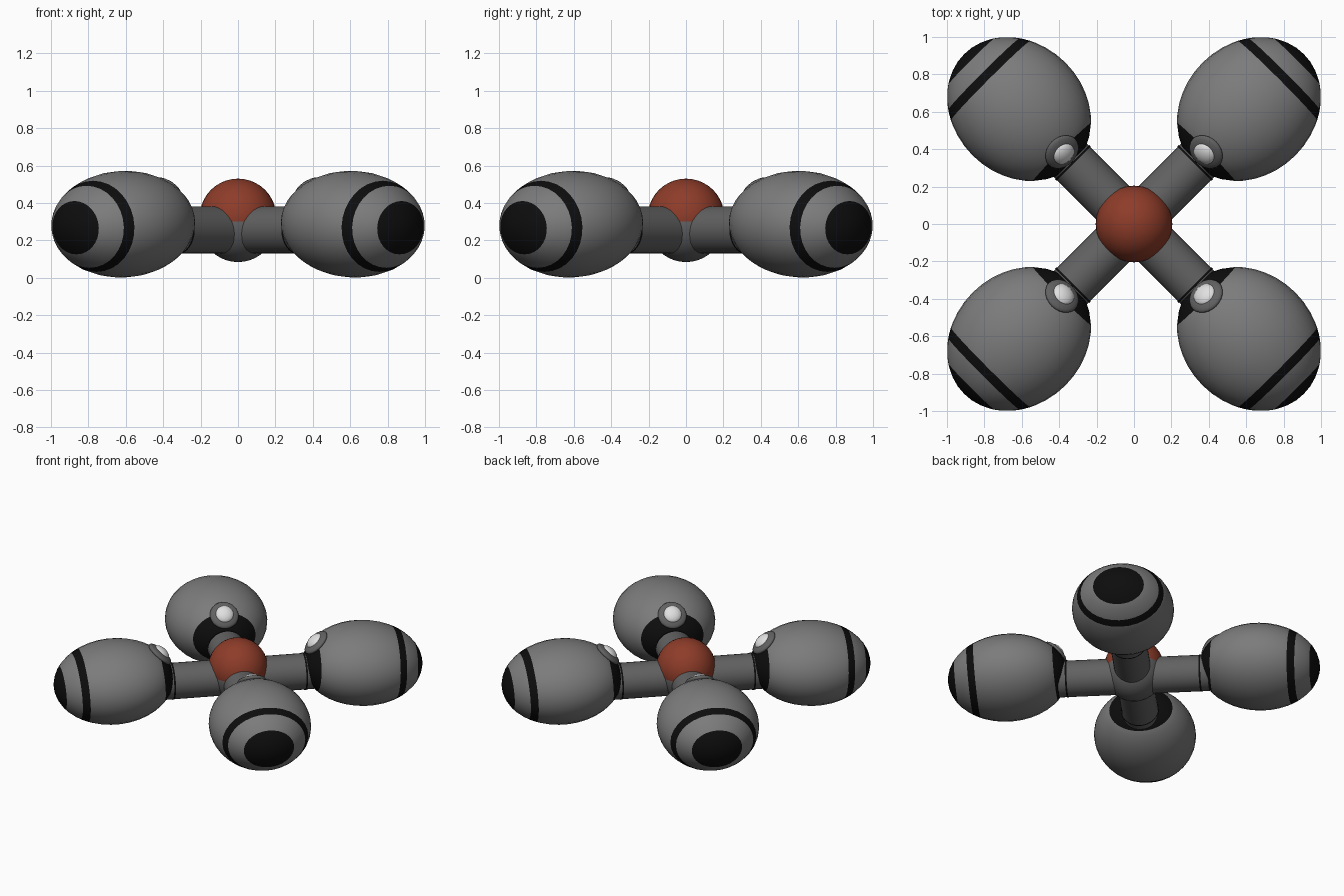
import bpy, bmesh, math
from mathutils import Matrix, Vector

if "Cube" in bpy.data.objects:
    bpy.data.objects.remove(bpy.data.objects["Cube"])


def material(name, rgb):
    m = bpy.data.materials.new(name)
    m.diffuse_color = (*rgb, 1)
    m.use_nodes = True
    m.node_tree.nodes["Principled BSDF"].inputs["Base Color"].default_value = m.diffuse_color
    return m


GREY = material("pod grey", (0.2, 0.2, 0.2))
DARK = material("dark grey", (0.12, 0.12, 0.12))
BLACK = material("black", (0.004, 0.004, 0.004))
RED = material("rust red", (0.27, 0.045, 0.022))
WHITE = material("white", (0.75, 0.75, 0.75))


def finish(bm, name, mats, matrix):
    bmesh.ops.recalc_face_normals(bm, faces=bm.faces)
    for f in bm.faces:
        f.smooth = True
    bm.transform(matrix)
    mesh = bpy.data.meshes.new(name)
    bm.to_mesh(mesh)
    bm.free()
    for m in mats:
        mesh.materials.append(m)
    ob = bpy.data.objects.new(name, mesh)
    bpy.context.collection.objects.link(ob)
    return ob


def ball(name, mat, matrix, size, seg=32, rings=20):
    bm = bmesh.new()
    bmesh.ops.create_uvsphere(bm, u_segments=seg, v_segments=rings, radius=1)
    bm.transform(Matrix.Diagonal((*size, 1)))
    return finish(bm, name, [mat], matrix)


# Pod: ellipsoid lathed along x, with rings placed exactly on the band edges
POD = (0.416, 0.351, 0.285)
CUTS = (-0.325, 0.215, 0.265, 0.36)


def pod(name, matrix, seg=32):
    cut_angles = [math.acos(c / POD[0]) for c in CUTS]
    angles = [math.pi * i / 20 for i in range(1, 20)]
    angles = [a for a in angles if all(abs(a - c) > 0.05 for c in cut_angles)]
    angles = sorted(angles + cut_angles)
    bm = bmesh.new()
    rings = []
    for a in angles:
        r = math.sin(a)
        rings.append([bm.verts.new((POD[0] * math.cos(a),
                                    POD[1] * r * math.cos(math.tau * k / seg),
                                    POD[2] * r * math.sin(math.tau * k / seg)))
                      for k in range(seg)])
    tips = [bm.verts.new((POD[0], 0, 0)), bm.verts.new((-POD[0], 0, 0))]
    for k in range(seg):
        n = (k + 1) % seg
        for p, q in zip(rings, rings[1:]):
            bm.faces.new((p[k], p[n], q[n], q[k]))
        bm.faces.new((tips[0], rings[0][n], rings[0][k]))
        bm.faces.new((tips[1], rings[-1][k], rings[-1][n]))
    # Black inner collar, outer stripe and end spot
    for f in bm.faces:
        x = f.calc_center_median().x
        f.material_index = int(x < CUTS[0] or CUTS[1] < x < CUTS[2] or x > CUTS[3])
    return finish(bm, name, [GREY, BLACK], matrix)


# Arm: round tube along x from the hub into the pod
def arm(name, matrix, start=0.06, end=0.52, radius=0.126):
    bm = bmesh.new()
    bmesh.ops.create_cone(bm, cap_ends=True, segments=32, radius1=radius,
                          radius2=radius, depth=end - start)
    place = Matrix.Translation(((start + end) / 2, 0, 0.256)) @ Matrix.Rotation(math.pi / 2, 4, 'Y')
    ob = finish(bm, name, [DARK], matrix @ place)
    ob.data.set_sharp_from_angle(angle=math.radians(40))


# Thin black seam where the arm meets the pod
def seam(name, matrix):
    bm = bmesh.new()
    bmesh.ops.create_cone(bm, cap_ends=False, segments=32, radius1=0.129,
                          radius2=0.129, depth=0.012)
    place = Matrix.Translation((0.462, 0, 0.256)) @ Matrix.Rotation(math.pi / 2, 4, 'Y')
    finish(bm, name, [BLACK], matrix @ place)


# Hub: red cap ball sitting over a grey ball
ball("hub_top", RED, Matrix.Translation((0, 0, 0.325)), (0.205,) * 3)
ball("hub_base", DARK, Matrix.Translation((0, 0, 0.288)), (0.204,) * 3)

# Four identical limbs on the diagonals
for i in range(4):
    spin = Matrix.Rotation(math.radians(45 + 90 * i), 4, 'Z')
    arm(f"arm_{i + 1}", spin)
    seam(f"arm_seam_{i + 1}", spin)
    tilt = Matrix.Rotation(math.radians(3), 4, 'Y')
    pod(f"pod_{i + 1}", spin @ Matrix.Translation((0.869, 0, 0.2865)) @ tilt)
    # Eye disc faces up and inward, with a white dome in its middle
    eye = spin @ Matrix.Translation((0.545, 0, 0.468)) @ Matrix.Rotation(math.radians(-42), 4, 'Y')
    ball(f"eye_rim_{i + 1}", DARK, eye, (0.1, 0.1, 0.03), 24, 12)
    ball(f"eye_{i + 1}", WHITE, eye @ Matrix.Translation((0, 0, 0.012)),
         (0.065, 0.065, 0.036), 24, 12)
